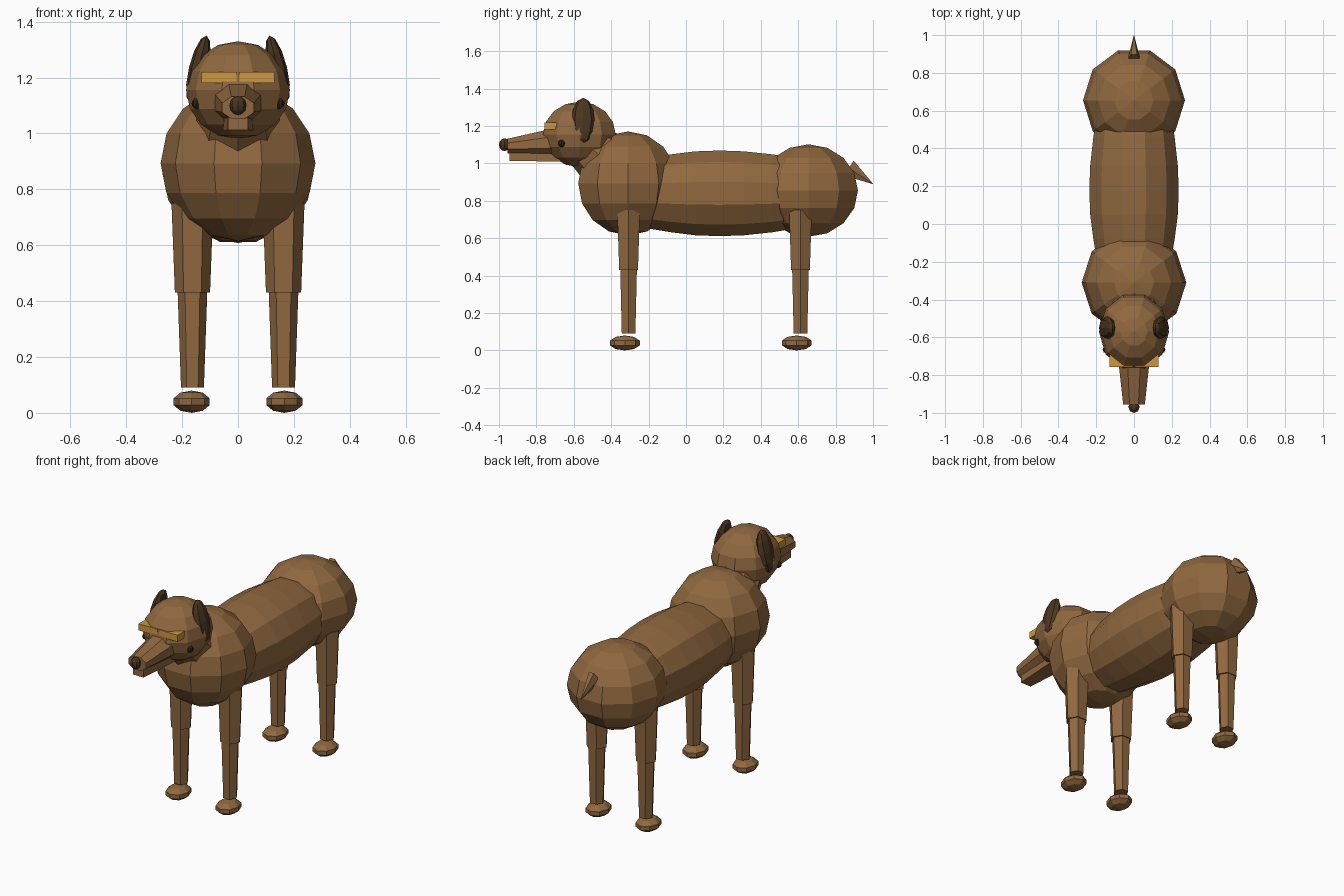
import bpy, bmesh, math
from mathutils import Vector, Matrix, Euler

if "Cube" in bpy.data.objects:
    bpy.data.objects.remove(bpy.data.objects["Cube"], do_unlink=True)


def material(name, rgb):
    m = bpy.data.materials.new(name)
    m.use_nodes = True
    m.diffuse_color = (*rgb, 1)
    m.node_tree.nodes["Principled BSDF"].inputs["Base Color"].default_value = (*rgb, 1)
    return m


FUR = material("brown fur", (0.28, 0.14, 0.05))
DARK = material("dark brown", (0.07, 0.035, 0.014))
BLACK = material("near black", (0.025, 0.014, 0.008))
GOLD = material("amber", (0.62, 0.31, 0.05))


def finish(bm, name, mat):
    bmesh.ops.recalc_face_normals(bm, faces=bm.faces)
    me = bpy.data.meshes.new(name)
    bm.to_mesh(me)
    bm.free()
    me.materials.append(mat)
    ob = bpy.data.objects.new(name, me)
    bpy.context.collection.objects.link(ob)
    return ob


def ball(name, centre, radii, mat=FUR, segments=10, rings=8, tilt=(0, 0, 0)):
    """Low-poly ellipsoid with a corner on the x axis."""
    bm = bmesh.new()
    bmesh.ops.create_uvsphere(bm, u_segments=segments, v_segments=rings, radius=1)
    bm.transform(Matrix.LocRotScale(Vector(centre), Euler(tilt), Vector(radii))
                 @ Matrix.Rotation(math.pi / 2, 4, "Z"))
    return finish(bm, name, mat)


def loft(name, rings, side, up, sides, mat=FUR, turn=0.0):
    """Skin rings given as (centre, side radius, up radius)."""
    bm = bmesh.new()
    side, up = Vector(side), Vector(up)
    loops = []
    for c, a, b in rings:
        angles = [turn + math.tau * i / sides for i in range(sides)]
        loops.append([bm.verts.new(Vector(c) + side * a * math.cos(t) + up * b * math.sin(t))
                      for t in angles])
    for p, q in zip(loops, loops[1:]):
        for i in range(sides):
            j = (i + 1) % sides
            bm.faces.new((p[i], p[j], q[j], q[i]))
    bm.faces.new(loops[0])
    bm.faces.new(loops[-1])
    return finish(bm, name, mat)


def box(name, low, high, mat):
    bm = bmesh.new()
    low, high = Vector(low), Vector(high)
    bmesh.ops.create_cube(bm, size=1)
    bm.transform(Matrix.LocRotScale((low + high) / 2, None, high - low))
    return finish(bm, name, mat)


X, Y, Z = (1, 0, 0), (0, 1, 0), (0, 0, 1)

# Trunk
ball("chest", (0, -0.31, 0.893), (0.277, 0.28, 0.278))
ball("rump", (0, 0.655, 0.855), (0.27, 0.278, 0.247))
loft("belly", [((0, y, 0.84), 0.245 * s, 0.237 * s) for y, s in
               ((-0.3, 0.75), (-0.08, 0.91), (0.05, 0.98), (0.18, 1), (0.31, 0.98),
                (0.46, 0.91), (0.68, 0.75))], X, Z, 12, turn=math.pi / 12)
loft("neck", [((0, -0.38, 0.97), 0.17, 0.17), ((0, -0.55, 1.12), 0.13, 0.13)],
     X, (0, 0.66, 0.75), 8)

# Head and muzzle
ball("head", (0, -0.57, 1.155), (0.186, 0.204, 0.175))
loft("snout", [((0, -0.68, 1.115), 0.095, 0.085), ((0, -0.955, 1.092), 0.062, 0.043)],
     X, Z, 8, turn=math.pi / 8)
loft("lower_jaw", [((0, -0.67, 1.032), 0.075, 0.031), ((0, -0.945, 1.035), 0.05, 0.031)],
     X, Z, 4, turn=math.pi / 4)
ball("nose", (0, -0.97, 1.10), (0.03, 0.03, 0.034), DARK, 8, 6)

# Tail
loft("tail", [((0, 0.87, 0.975), 0.033, 0.055), ((0, 1.0, 0.89), 0.001, 0.001)],
     X, (0, 0.55, 0.83), 6)

# Paired parts
for s, label in ((1, "left"), (-1, "right")):
    ball(label + "_ear", (s * 0.142, -0.55, 1.23), (0.034, 0.062, 0.124), DARK, 8, 6,
         tilt=(0, -s * 0.24, 0))
    ball(label + "_eye", (s * 0.146, -0.665, 1.107), (0.02, 0.02, 0.02), BLACK, 8, 6)
    inner, outer = s * 0.005, s * 0.13
    box(label + "_brow", (min(inner, outer), -0.757, 1.18),
        (max(inner, outer), -0.69, 1.22), GOLD)
    for place, y in (("front", -0.307), ("hind", 0.612)):
        x = s * 0.163
        name = label + "_" + place
        loft(name + "_upper_leg", [((x, y, 0.43), 0.063, 0.058),
                                   ((x, y, 0.75), 0.075, 0.07)], X, Y, 6)
        loft(name + "_lower_leg", [((x, y, 0.09), 0.041, 0.042),
                                   ((x, y, 0.46), 0.054, 0.052)], X, Y, 6)
        ball(name + "_paw", (x + s * 0.003, y - 0.02, 0.04), (0.068, 0.084, 0.04), FUR, 8, 5)
